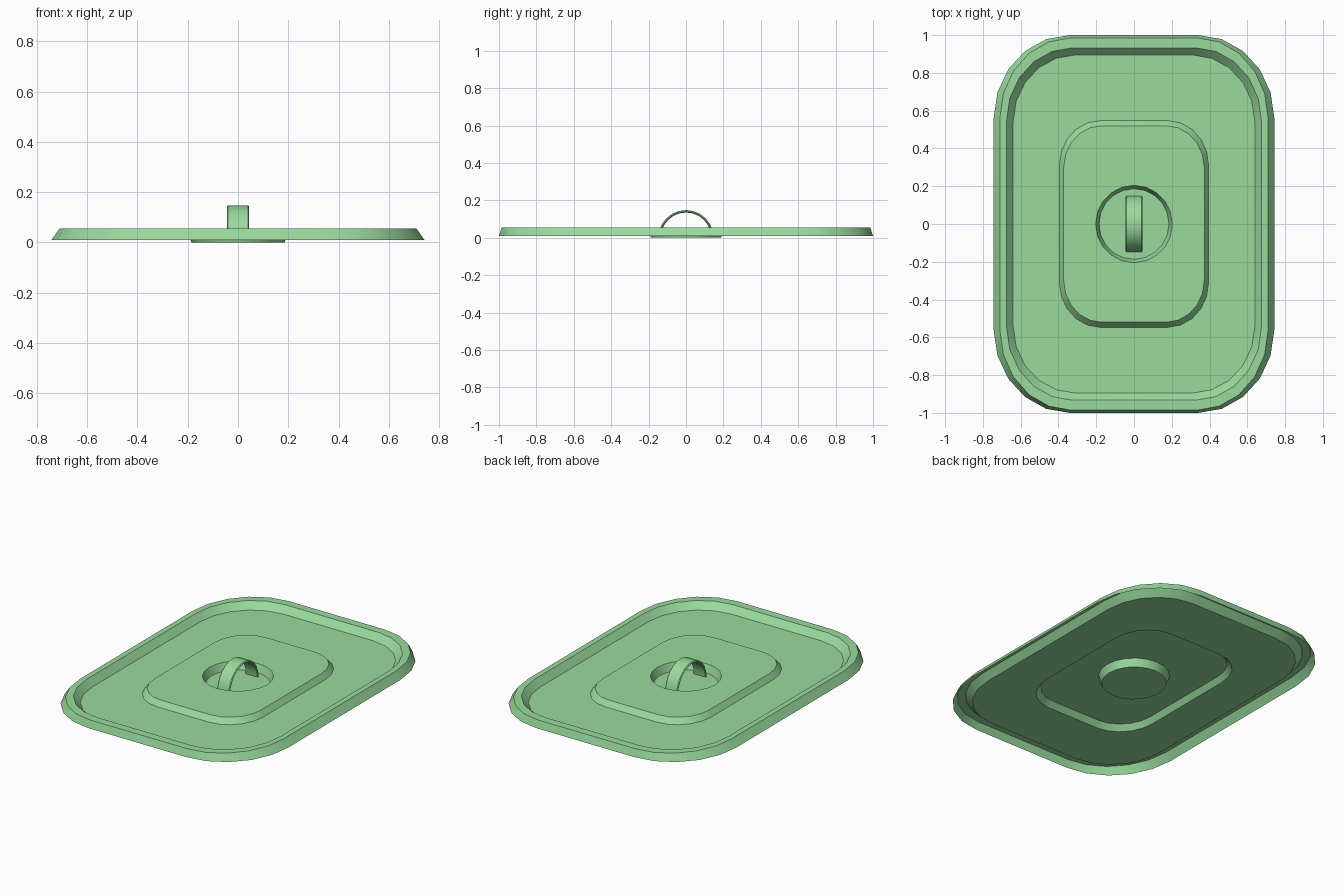
import bpy, bmesh
from math import sin, cos, pi, radians

cube = bpy.data.objects.get("Cube")
if cube:
    bpy.data.objects.remove(cube, do_unlink=True)

green = bpy.data.materials.new("soft_green")
green.use_nodes = True
color = (0.32, 0.70, 0.34, 1)
green.diffuse_color = color
green.node_tree.nodes["Principled BSDF"].inputs["Base Color"].default_value = color

STEPS = 5  # segments in each rounded corner


def make_object(name, bm):
    bmesh.ops.recalc_face_normals(bm, faces=bm.faces)
    mesh = bpy.data.meshes.new(name)
    bm.to_mesh(mesh)
    bm.free()
    mesh.materials.append(green)
    obj = bpy.data.objects.new(name, mesh)
    bpy.context.collection.objects.link(obj)
    bpy.ops.object.select_all(action='DESELECT')
    obj.select_set(True)
    bpy.context.view_layer.objects.active = obj
    bpy.ops.object.shade_smooth_by_angle(angle=radians(30))
    return obj


def rounded_loop(bm, hx, hy, sx, sy, z):
    """Rounded rectangle: half sizes hx, hy; straight half lengths sx, sy."""
    verts = []
    for q in range(4):
        dx = 1 if q in (0, 3) else -1
        dy = 1 if q in (0, 1) else -1
        for i in range(STEPS + 1):
            a = (q + i / STEPS) * pi / 2
            verts.append(bm.verts.new((dx * sx + (hx - sx) * cos(a),
                                       dy * sy + (hy - sy) * sin(a), z)))
    return verts


def bridge(bm, a, b):
    n = len(a)
    for i in range(n):
        j = (i + 1) % n
        bm.faces.new((a[i], a[j], b[j], b[i]))


# Pressed sheet lid: rings from the outer lip to the central recess
rings = [
    (0.743, 1.0, 0.34, 0.56, 0.009),     # lip bottom
    (0.71, 0.985, 0.335, 0.56, 0.055),   # rim top, outer
    (0.675, 0.933, 0.325, 0.545, 0.055),  # rim top, inner
    (0.64, 0.895, 0.31, 0.54, 0.014),    # pan floor
    (0.395, 0.547, 0.18, 0.31, 0.014),   # raised panel foot
    (0.372, 0.52, 0.172, 0.30, 0.048),   # raised panel top
    (0.203, 0.205, 0, 0, 0.048),         # recess edge
    (0.185, 0.187, 0, 0, 0.0),           # recess floor
]
bm = bmesh.new()
loops = [rounded_loop(bm, *r) for r in rings]
for outer, inner in zip(loops, loops[1:]):
    bridge(bm, outer, inner)
bm.faces.new(loops[-1])
bmesh.ops.remove_doubles(bm, verts=bm.verts, dist=0.0001)
make_object("lid", bm)

# Arched strap handle with softened edges
R, T, W, E, SEG = 0.148, 0.013, 0.044, 0.005, 12
section = [(-W, R - E), (-W + E, R), (W - E, R), (W, R - E),
           (W, R - T + E), (W - E, R - T), (-W + E, R - T), (-W, R - T + E)]
bm = bmesh.new()
slices = []
for i in range(SEG + 1):
    a = pi * i / SEG
    slices.append([bm.verts.new((x, r * cos(a), max(0, r * sin(a))))
                   for x, r in section])
for a, b in zip(slices, slices[1:]):
    bridge(bm, a, b)
bm.faces.new(slices[0])
bm.faces.new(slices[-1])
make_object("handle", bm)
